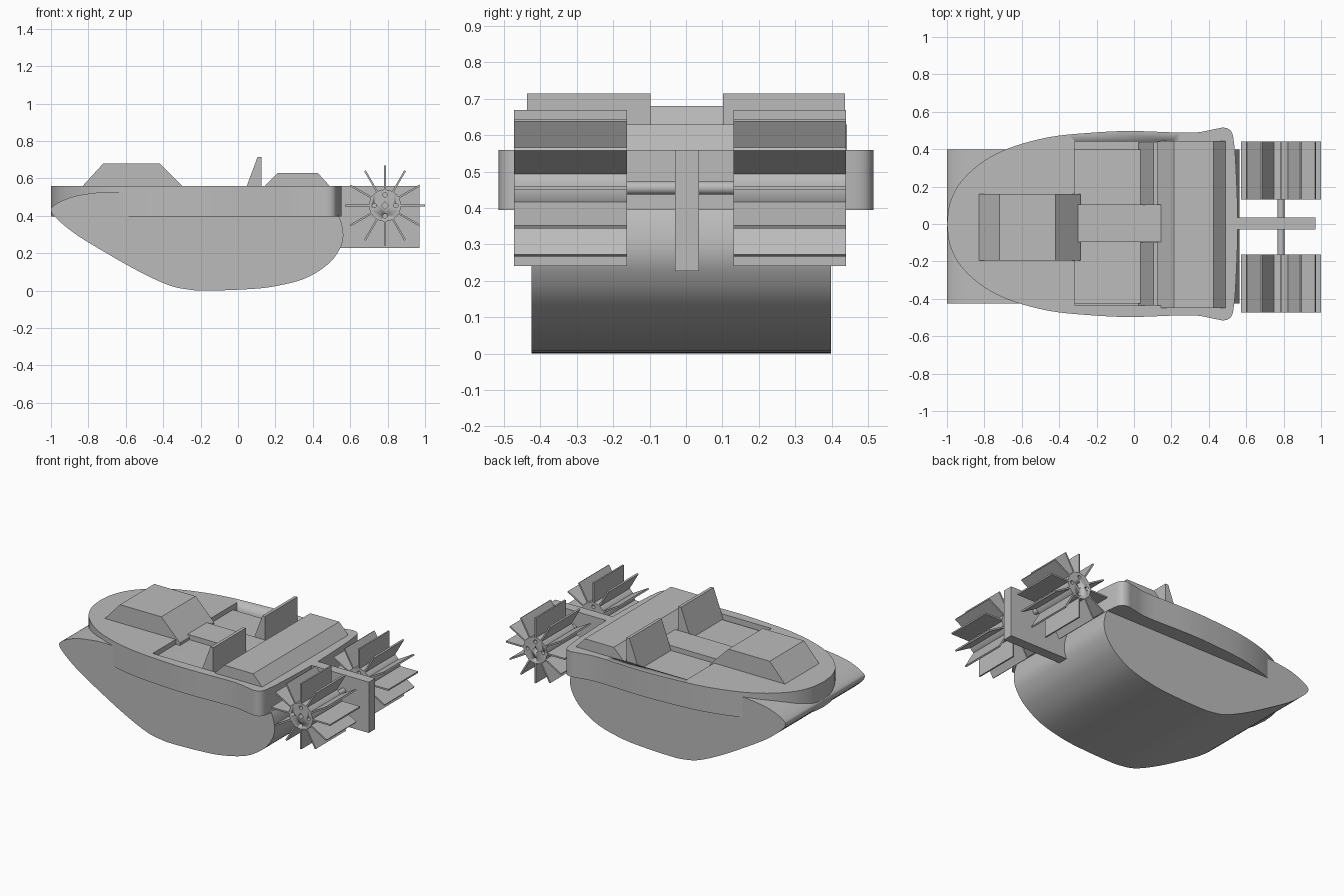
import bpy, bmesh, math
from mathutils import Vector, Matrix

old = bpy.data.objects.get("Cube")
if old:
    bpy.data.objects.remove(old, do_unlink=True)

grey = bpy.data.materials.new("hull_grey")
grey.use_nodes = True
GREY = (0.5, 0.5, 0.5, 1)
grey.diffuse_color = GREY
grey.node_tree.nodes["Principled BSDF"].inputs["Base Color"].default_value = GREY


def finish(name, bm):
    """Turn a bmesh into a grey object with sharp edges kept."""
    bmesh.ops.recalc_face_normals(bm, faces=bm.faces)
    mesh = bpy.data.meshes.new(name)
    bm.to_mesh(mesh)
    bm.free()
    mesh.materials.append(grey)
    ob = bpy.data.objects.new(name, mesh)
    bpy.context.collection.objects.link(ob)
    bpy.ops.object.select_all(action='DESELECT')
    ob.select_set(True)
    bpy.context.view_layer.objects.active = ob
    bpy.ops.object.shade_smooth_by_angle(angle=math.radians(30))
    return ob


def prism(name, profile, low, high, axis="y"):
    """Extrude an xz profile along y, or an xy outline along z."""
    bm = bmesh.new()
    place = (lambda a, b: (a, low, b)) if axis == "y" else (lambda a, b: (a, b, low))
    face = bm.faces.new([bm.verts.new(place(*p)) for p in profile])
    new = bmesh.ops.extrude_face_region(bm, geom=[face])["geom"]
    step = Vector((0, high - low, 0) if axis == "y" else (0, 0, high - low))
    bmesh.ops.translate(bm, vec=step, verts=[v for v in new if isinstance(v, bmesh.types.BMVert)])
    return finish(name, bm)


def box(name, x, y, z):
    return prism(name, [(x[0], z[0]), (x[1], z[0]), (x[1], z[1]), (x[0], z[1])], *y)


def rod(name, radius, x, z, y, sides=32, turn=0):
    ring = [(x + radius * math.cos(turn + math.tau * i / sides),
             z + radius * math.sin(turn + math.tau * i / sides)) for i in range(sides)]
    return prism(name, ring, *y)


def spline(points, steps=5):
    """Smooth open curve through the points."""
    p = [Vector(q) for q in points]
    p = [2 * p[0] - p[1]] + p + [2 * p[-1] - p[-2]]
    out = []
    for a, b, c, d in zip(p, p[1:], p[2:], p[3:]):
        for i in range(steps):
            t = i / steps
            out.append(0.5 * (2 * b + (c - a) * t + (2 * a - 5 * b + 4 * c - d) * t ** 2
                              + (3 * b - a - 3 * c + d) * t ** 3))
    return [tuple(q) for q in out + [p[-2]]]


def cut(target, cutters):
    for c in cutters:
        c.hide_render = True
        mod = target.modifiers.new("cut", 'BOOLEAN')
        mod.operation, mod.solver, mod.object = 'DIFFERENCE', 'EXACT', c
        bpy.ops.object.select_all(action='DESELECT')
        bpy.context.view_layer.objects.active = target
        target.select_set(True)
        bpy.ops.object.modifier_apply(modifier=mod.name)
        bpy.data.objects.remove(c, do_unlink=True)


# Hull: rounded side profile extruded across the beam
keel = [(-0.72, 0.528), (-0.85, 0.51), (-0.93, 0.485), (-0.985, 0.455), (-1, 0.43),
        (-0.975, 0.39), (-0.873, 0.305), (-0.72, 0.21), (-0.525, 0.1), (-0.365, 0.027),
        (-0.26, 0.005), (-0.18, 0), (0.01, 0.005), (0.18, 0.02), (0.356, 0.064),
        (0.48, 0.14), (0.543, 0.22), (0.563, 0.29), (0.55, 0.37), (0.52, 0.43)]
prism("hull", spline(keel) + [(0.5, 0.528)], -0.425, 0.398)

# Deck: plan outline mirrored about the centre line, with a cockpit recess
half = [(-1, 0), (-0.985, 0.11), (-0.93, 0.22), (-0.82, 0.325), (-0.67, 0.405),
        (-0.45, 0.465), (-0.2, 0.49), (0, 0.497), (0.3, 0.488), (0.42, 0.505),
        (0.48, 0.515), (0.52, 0.495), (0.535, 0.43), (0.545, 0.3), (0.555, 0)]
mirrored = [(x, -y) for x, y in reversed(half[1:-1])]
outline = spline(half + mirrored + half[:1])[:-1]
deck = prism("deck", outline, 0.395, 0.56, "z")
cut(deck, [box("cockpit_cutter", (-0.315, 0.2), (-0.435, 0.44), (0.49, 0.7))])

# Bow cabin, centre console and engine hatch
prism("bow_cabin", [(-0.83, 0.56), (-0.72, 0.68), (-0.42, 0.68), (-0.285, 0.545),
                    (-0.285, 0.5), (-0.83, 0.5)], -0.195, 0.16)
box("centre_console", (-0.305, 0.145), (-0.095, 0.105), (0.45, 0.56))
prism("engine_hatch", [(0.125, 0.5), (0.125, 0.54), (0.215, 0.63), (0.425, 0.63),
                       (0.49, 0.56), (0.49, 0.5)], -0.45, 0.443)

# Seat backs
for side, span in (("left", (0.102, 0.437)), ("right", (-0.437, -0.098))):
    prism(side + "_seat_back", [(0.025, 0.5), (0.105, 0.715), (0.125, 0.715), (0.125, 0.5)], *span)

# Stern plate and paddle axle
AX, AZ = 0.786, 0.455
box("stern_plate", (0.5, 0.97), (-0.03, 0.036), (0.227, 0.56))
rod("paddle_axle", 0.018, AX, AZ, (-0.3, 0.27))

# Paddle wheels: drilled hub with twelve flat blades
for side, span in (("left", (0.13, 0.44)), ("right", (-0.472, -0.162))):
    hub = rod(side + "_paddle_hub", 0.085, AX, AZ, span, 48)
    reach = (span[0] - 0.1, span[1] + 0.1)
    holes = [rod("hole_cutter", 0.012, AX + 0.057 * math.cos(a), AZ + 0.057 * math.sin(a), reach, 16)
             for a in (i * math.pi / 2 for i in range(4))]
    cut(hub, holes + [rod("socket_cutter", 0.02, AX, AZ, reach, 4)])
    bm = bmesh.new()
    for i in range(12):
        blade = bmesh.ops.create_cube(bm, size=1)["verts"]
        bmesh.ops.transform(bm, verts=blade, matrix=(
            Matrix.Translation((AX, sum(span) / 2, AZ)) @ Matrix.Rotation(i * math.tau / 12, 4, 'Y')
            @ Matrix.Translation((0.147, 0, 0)) @ Matrix.Diagonal((0.134, span[1] - span[0], 0.01, 1))))
    finish(side + "_paddle_blades", bm)
